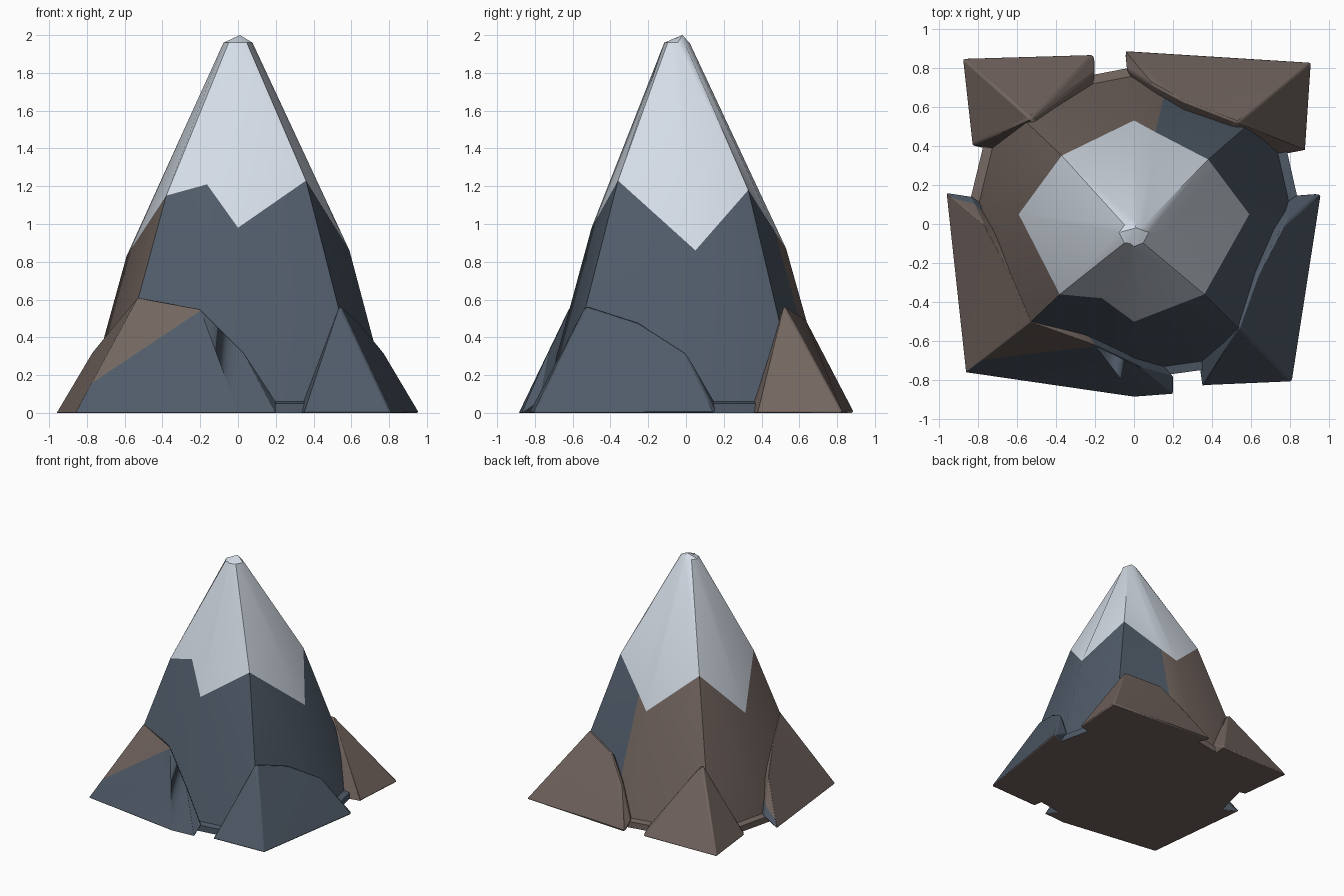
import bpy
import bmesh
from mathutils import Vector

cube = bpy.data.objects.get("Cube")
if cube:
    bpy.data.objects.remove(cube, do_unlink=True)


def make_material(name, rgb):
    mat = bpy.data.materials.new(name)
    mat.use_nodes = True
    mat.diffuse_color = (*rgb, 1)
    shader = mat.node_tree.nodes["Principled BSDF"]
    shader.inputs["Base Color"].default_value = (*rgb, 1)
    shader.inputs["Roughness"].default_value = 0.9
    return mat


SLATE, BROWN, SNOW = range(3)
MATERIALS = [
    make_material("slate rock", (0.08, 0.105, 0.14)),
    make_material("brown rock", (0.17, 0.13, 0.115)),
    make_material("snow white", (0.68, 0.74, 0.82)),
]


def finish(bm, name, bevel=0):
    """Turn a bmesh into a shaded object with the shared materials."""
    bmesh.ops.recalc_face_normals(bm, faces=bm.faces)
    mesh = bpy.data.meshes.new(name)
    bm.to_mesh(mesh)
    bm.free()
    for mat in MATERIALS:
        mesh.materials.append(mat)
    obj = bpy.data.objects.new(name, mesh)
    bpy.context.collection.objects.link(obj)
    bpy.ops.object.select_all(action="DESELECT")
    obj.select_set(True)
    bpy.context.view_layer.objects.active = obj
    bpy.ops.object.shade_smooth_by_angle()
    if bevel:
        mod = obj.modifiers.new("worn edges", "BEVEL")
        mod.width = bevel
        mod.segments = 2
        mod.limit_method = "ANGLE"
    return obj


# Main peak: one column per ridge, given by its snow line point, how far it
# spreads towards the ground, and the rock colour on the side that follows it
COLUMNS = [
    (0.59, 0.05, 0.86, 1.36, SLATE),     # left
    (0.38, 0.33, 1.18, 1.80, SLATE),     # back left
    (0.11, 0.47, 0.96, 1.54, BROWN),     # edge of the slate patch
    (0.00, 0.53, 0.87, 1.43, BROWN),     # back
    (-0.37, 0.35, 1.20, 1.80, BROWN),    # back right
    (-0.59, 0.05, 0.83, 1.36, BROWN),    # right
    (-0.38, -0.36, 1.15, 1.78, SLATE),   # front right
    (-0.164, -0.38, 1.21, 1.84, SLATE),  # snow tongue
    (0.00, -0.50, 0.98, 1.50, SLATE),    # front
    (0.36, -0.36, 1.23, 1.83, SLATE),    # front left
]


def build_peak():
    bm = bmesh.new()
    rings = [[], [], [], [], []]
    for x, y, z, spread, _ in COLUMNS:
        flare = spread * 1.06
        points = [
            (x * 0.13, y * 0.13 - 0.05, 1.96),   # blunt top
            (x, y, z),                           # snow line
            (x * spread, y * spread, 0.06),      # foot of the slope
            (x * flare, y * flare, 0.05),        # ledge
            (x * flare, y * flare, 0.0),         # ground
        ]
        for ring, point in zip(rings, points):
            ring.append(bm.verts.new(point))
    count = len(COLUMNS)
    tip = bm.verts.new((0.01, -0.02, 2.0))
    for i in range(count):
        j = (i + 1) % count
        bm.faces.new((tip, rings[0][i], rings[0][j])).material_index = SNOW
        for level in range(len(rings) - 1):
            upper, lower = rings[level], rings[level + 1]
            face = bm.faces.new((upper[i], lower[i], lower[j], upper[j]))
            face.material_index = COLUMNS[i][4] if level else SNOW
    bm.faces.new(rings[-1]).material_index = BROWN
    return finish(bm, "main_peak")


# Foothills: hulls of a crest, a ground corner and the two flank outlines
def build_foothill(name, crest, corner, flanks, colour, split=None):
    bm = bmesh.new()
    core = Vector((crest[0] * 0.5, crest[1] * 0.5, 0))
    for point in [crest, corner, core, *flanks]:
        bm.verts.new(point)
    hull = bmesh.ops.convex_hull(bm, input=bm.verts)
    loose = {g for g in hull["geom_interior"] if isinstance(g, bmesh.types.BMVert)}
    bmesh.ops.delete(bm, geom=list(loose), context="VERTS")
    if split:
        bmesh.ops.bisect_plane(bm, geom=[*bm.verts, *bm.edges, *bm.faces],
                               plane_co=split[0], plane_no=split[1])
    bmesh.ops.recalc_face_normals(bm, faces=bm.faces)
    for face in bm.faces:
        face.material_index = colour
        n = face.normal
        # ground side is brown; a split hill is brown to its right and above
        if n.z < -0.9:
            face.material_index = BROWN
        elif split:
            above = (face.calc_center_median() - split[0]).dot(split[1]) > 0
            if above or (n.x < 0 and abs(n.x) > abs(n.y)):
                face.material_index = BROWN
    return finish(bm, name, bevel=0.012)


build_peak()

build_foothill(
    "front_left_foothill", (0.54, -0.53, 0.57), (0.81, -0.81, 0),
    [(0.35, -0.72, 0.06), (0.35, -0.83, 0),
     (0.64, -0.25, 0.48), (0.77, 0.0, 0.32), (0.83, 0.15, 0.06), (0.96, 0.16, 0)],
    SLATE)

build_foothill(
    "front_right_foothill", (-0.53, -0.50, 0.61), (-0.86, -0.76, 0),
    [(-0.2, -0.62, 0.55), (0.03, -0.73, 0.32), (0.2, -0.78, 0.06),
     (0.0, -0.885, 0), (0.2, -0.87, 0),
     (-0.64, -0.25, 0.48), (-0.77, 0.0, 0.32), (-0.83, 0.14, 0.06), (-0.96, 0.16, 0)],
    SLATE, split=(Vector((-0.2, -0.6, 0.54)), Vector((-0.4, 0, 0.6))))

build_foothill(
    "back_left_foothill", (0.53, 0.52, 0.57), (0.91, 0.83, 0),
    [(0.78, 0.37, 0.06), (0.88, 0.38, 0),
     (0.25, 0.63, 0.5), (0.1, 0.71, 0.32), (-0.04, 0.79, 0.06), (-0.05, 0.89, 0)],
    BROWN)

build_foothill(
    "back_right_foothill", (-0.53, 0.54, 0.57), (-0.88, 0.85, 0),
    [(-0.2, 0.77, 0.06), (-0.2, 0.87, 0), (-0.78, 0.4, 0.06), (-0.83, 0.4, 0)],
    BROWN)
